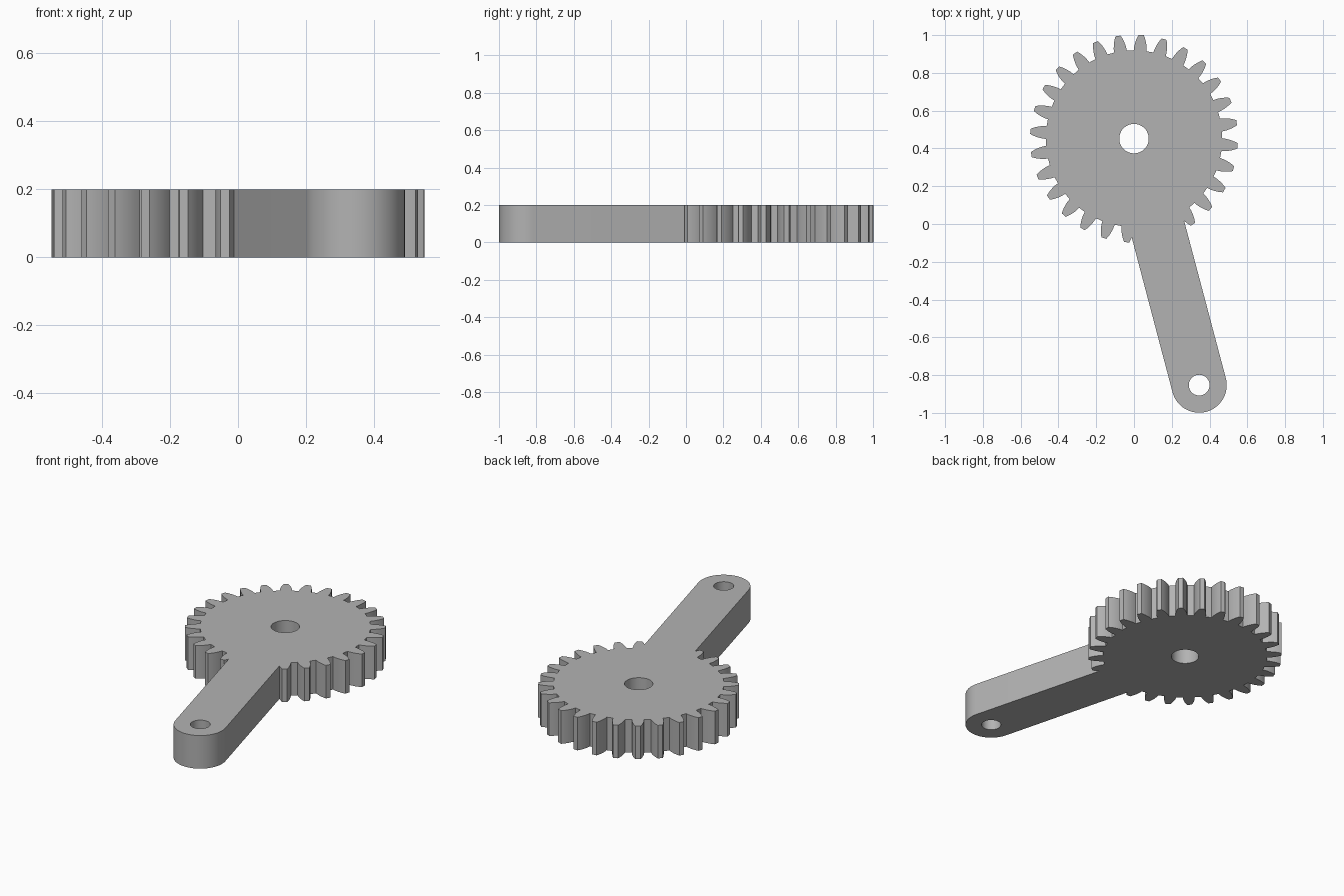
import bpy, bmesh
from math import sin, cos, pi, radians, atan2
from mathutils import Vector

if "Cube" in bpy.data.objects:
    bpy.data.objects.remove(bpy.data.objects["Cube"])

HEIGHT = 0.2
GEAR = Vector((0, 0.452))       # gear centre
PIN = Vector((0.345, -0.853))   # centre of the arm's round end
TEETH = 28

grey = bpy.data.materials.new("grey metal")
grey.use_nodes = True
colour = (0.45, 0.45, 0.45, 1)
grey.diffuse_color = colour
grey.node_tree.nodes["Principled BSDF"].inputs["Base Color"].default_value = colour


def prism(name, outline, z0=0.0, z1=HEIGHT):
    """Extrude a flat outline from z0 to z1."""
    bm = bmesh.new()
    face = bm.faces.new([bm.verts.new((p[0], p[1], z0)) for p in outline])
    ext = bmesh.ops.extrude_face_region(bm, geom=[face])["geom"]
    tops = [v for v in ext if isinstance(v, bmesh.types.BMVert)]
    bmesh.ops.translate(bm, verts=tops, vec=(0, 0, z1 - z0))
    bmesh.ops.recalc_face_normals(bm, faces=bm.faces)
    mesh = bpy.data.meshes.new(name)
    bm.to_mesh(mesh)
    bm.free()
    obj = bpy.data.objects.new(name, mesh)
    mesh.materials.append(grey)
    bpy.context.collection.objects.link(obj)
    return obj


def arc(centre, radius, start, end, steps):
    return [centre + radius * Vector((cos(a), sin(a))) for a in
            (start + (end - start) * i / steps for i in range(steps + 1))]


def combine(target, tool, operation):
    mod = target.modifiers.new("combine", 'BOOLEAN')
    mod.operation, mod.solver, mod.object = operation, 'EXACT', tool
    bpy.context.view_layer.objects.active = target
    bpy.ops.object.modifier_apply(modifier=mod.name)
    bpy.data.objects.remove(tool)


# Gear: half-widths of one tooth from root to tip, repeated around the rim
flank = [(0.466, 0.034), (0.486, 0.033), (0.505, 0.0295),
         (0.522, 0.025), (0.537, 0.0195), (0.55, 0.0135)]
tooth = [(r, -w) for r, w in flank] + [(r, w) for r, w in reversed(flank)]
rim = []
for i in range(TEETH):
    a = radians(-4.0) + 2 * pi * i / TEETH
    out, side = Vector((cos(a), sin(a))), Vector((-sin(a), cos(a)))
    rim += [GEAR + out * r + side * w for r, w in tooth]
crank = prism("gear_with_arm", rim)

# Arm: straight bar from the gear centre with a rounded far end
along = (PIN - GEAR).normalized()
across = Vector((-along.y, along.x))
heading = atan2(along.y, along.x)
bar = [GEAR + across * 0.145, GEAR - across * 0.145]
bar += arc(PIN, 0.146, heading - pi / 2, heading + pi / 2, 32)
combine(crank, prism("arm", bar), 'UNION')

# Shaft hole and pin hole
for centre, radius in ((GEAR, 0.078), (PIN, 0.055)):
    circle = arc(centre, radius, 0, 2 * pi, 48)[:-1]
    combine(crank, prism("hole", circle, -0.1, HEIGHT + 0.1), 'DIFFERENCE')

bpy.ops.object.select_all(action='DESELECT')
crank.select_set(True)
bpy.context.view_layer.objects.active = crank
bpy.ops.object.shade_smooth_by_angle(angle=radians(25))
